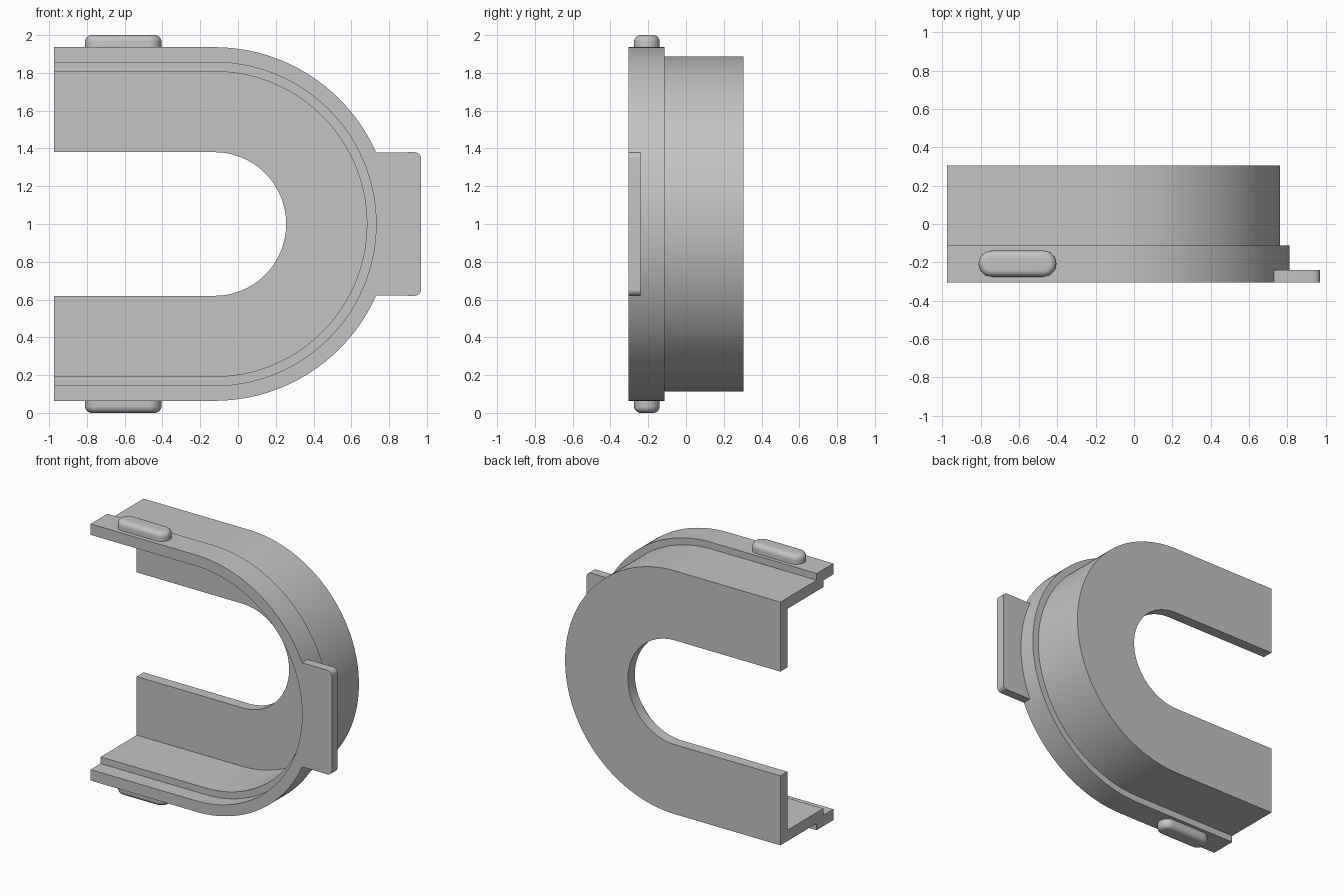
import bpy, bmesh, math

cube = bpy.data.objects.get("Cube")
if cube:
    bpy.data.objects.remove(cube, do_unlink=True)

CX, CZ = -0.125, 1.0      # centre of the bend
END = -0.975              # open end of the U
FRONT, BACK = -0.305, 0.305
RIM = 0.936               # outer radius of the front flange

grey = bpy.data.materials.new("plain grey")
grey.use_nodes = True
colour = (0.55, 0.55, 0.55, 1)
grey.diffuse_color = colour
grey.node_tree.nodes["Principled BSDF"].inputs["Base Color"].default_value = colour


def finish(bm, name):
    bmesh.ops.recalc_face_normals(bm, faces=bm.faces)
    mesh = bpy.data.meshes.new(name)
    bm.to_mesh(mesh)
    bm.free()
    mesh.materials.append(grey)
    obj = bpy.data.objects.new(name, mesh)
    bpy.context.collection.objects.link(obj)
    bpy.ops.object.select_all(action='DESELECT')
    obj.select_set(True)
    bpy.context.view_layer.objects.active = obj
    bpy.ops.object.shade_smooth_by_angle(angle=math.radians(30))
    return obj


def arc(cx, cy, r, start, stop, steps):
    angles = [math.radians(start + (stop - start) * i / steps) for i in range(steps + 1)]
    return [(cx + r * math.cos(a), cy + r * math.sin(a)) for a in angles]


def prism(points, offset):
    """Extrude a closed outline of 3D points along offset."""
    bm = bmesh.new()
    face = bm.faces.new([bm.verts.new(p) for p in points])
    new = bmesh.ops.extrude_face_region(bm, geom=[face])["geom"]
    top = [v for v in new if isinstance(v, bmesh.types.BMVert)]
    bmesh.ops.translate(bm, verts=top, vec=offset)
    return bm, top


# U-shaped housing: back plate, wall and stepped flange swept along the bend
section = [(0.38, BACK), (0.887, BACK), (0.887, -0.113), (RIM, -0.113),
           (RIM, FRONT), (0.856, FRONT), (0.856, -0.19), (0.807, -0.19),
           (0.807, 0.225), (0.38, 0.225)]
bm = bmesh.new()
stations = [(END, 0, -1)]
stations += [(CX, x, z) for x, z in arc(0, 0, 1, -90, 90, 96)]
stations += [(END, 0, 1)]
rings = [[bm.verts.new((x + r * dx, y, CZ + r * dz)) for r, y in section]
         for x, dx, dz in stations]
count = len(section)
for a, b in zip(rings, rings[1:]):
    for i in range(count):
        j = (i + 1) % count
        bm.faces.new((a[i], a[j], b[j], b[i]))
bm.faces.new(rings[0])
bm.faces.new(rings[-1])
finish(bm, "u_housing")

# Side tab with rounded outer corners, its inner edge following the flange
half, tip, corner = 0.38, 0.97, 0.035
reach = math.degrees(math.asin(half / RIM))
outline = arc(CX, CZ, RIM - 0.002, reach, -reach, 24)
outline += arc(tip - corner, CZ - half + corner, corner, -90, 0, 8)
outline += arc(tip - corner, CZ + half - corner, corner, 0, 90, 8)
bm, _ = prism([(x, FRONT, z) for x, z in outline], (0, 0.065, 0))
finish(bm, "side_tab")

# Rounded pads on the upper and lower arms
pad_r, pad_y = 0.068, -0.207
for name, side in (("upper_pad", 1), ("lower_pad", -1)):
    outline = arc(-0.405 - pad_r, pad_y, pad_r, -90, 90, 16)
    outline += arc(-0.81 + pad_r, pad_y, pad_r, 90, 270, 16)
    bm, top = prism([(x, y, CZ + side * 0.92) for x, y in outline], (0, 0, side * 0.08))
    rim = [e for e in bm.edges if all(v in top for v in e.verts)]
    bmesh.ops.bevel(bm, geom=rim, offset=0.035, segments=6, profile=0.5, affect='EDGES')
    finish(bm, name)
